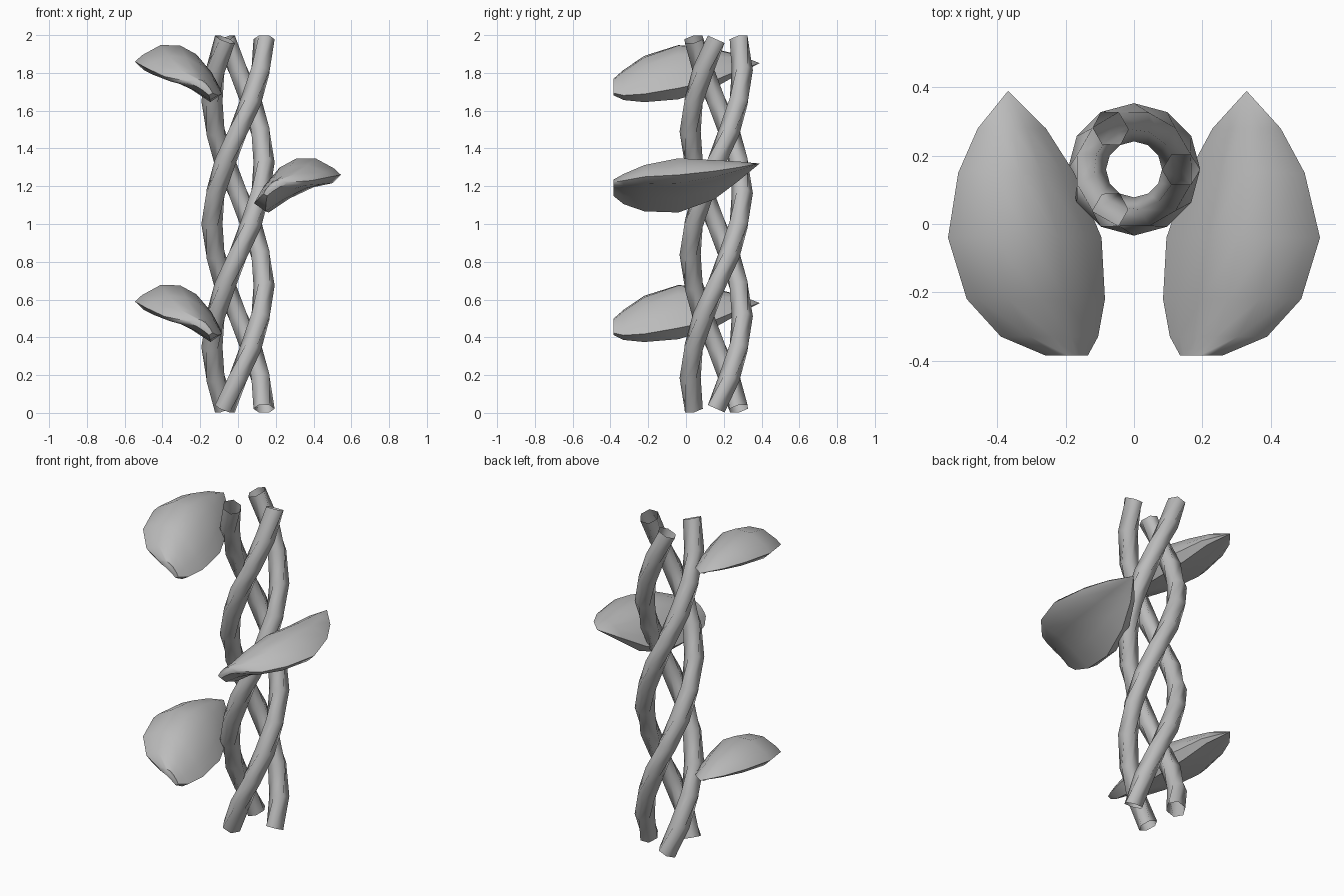
import bpy, bmesh, math
from mathutils import Vector

cube = bpy.data.objects.get("Cube")
if cube:
    bpy.data.objects.remove(cube)

# One plain grey for everything
GREY = (0.5, 0.5, 0.5, 1)
grey = bpy.data.materials.new("plain_grey")
grey.use_nodes = True
grey.diffuse_color = GREY
grey.node_tree.nodes["Principled BSDF"].inputs["Base Color"].default_value = GREY


def loft(name, rings, cap_start=False, tip=None, sharp=40):
    """Skin a list of closed rings, optionally capped and drawn to a tip."""
    bm = bmesh.new()
    rows = [[bm.verts.new(p) for p in ring] for ring in rings]
    count = len(rows[0])
    for low, high in zip(rows, rows[1:]):
        for i in range(count):
            j = (i + 1) % count
            bm.faces.new((low[i], low[j], high[j], high[i]))
    if cap_start:
        bm.faces.new(rows[0][::-1])
    if tip:
        point = bm.verts.new(tip)
        for i in range(count):
            bm.faces.new((rows[-1][i], rows[-1][(i + 1) % count], point))
    bmesh.ops.recalc_face_normals(bm, faces=bm.faces)
    mesh = bpy.data.meshes.new(name)
    bm.to_mesh(mesh)
    bm.free()
    mesh.materials.append(grey)
    obj = bpy.data.objects.new(name, mesh)
    bpy.context.collection.objects.link(obj)
    bpy.ops.object.select_all(action='DESELECT')
    obj.select_set(True)
    bpy.context.view_layer.objects.active = obj
    bpy.ops.object.shade_smooth_by_angle(angle=math.radians(sharp))
    return obj


# Twisted stems: three open six-sided tubes, each making one full turn
COIL, TUBE, STEPS, SIDES = 0.138, 0.056, 12, 6
AXIS_Y, BOTTOM, TOP = 0.16, 0.022, 1.978


def stem(name, start):
    rings = []
    for k in range(STEPS + 1):
        a = start + math.tau * k / STEPS
        out = Vector((math.cos(a), math.sin(a), 0))
        along = Vector((-out.y * COIL * math.tau, out.x * COIL * math.tau, TOP - BOTTOM))
        side = along.normalized().cross(out)
        centre = out * COIL + Vector((0, AXIS_Y, BOTTOM + (TOP - BOTTOM) * k / STEPS))
        rings.append([centre + TUBE * (out * math.cos(b) + side * math.sin(b))
                      for b in (math.tau * s / SIDES for s in range(SIDES))])
    return loft(name, rings, sharp=65)


for i, label in enumerate(("first", "second", "third")):
    stem(label + "_stem", math.tau * i / 3)

# Leaf stations: y, inner x, outer x, inner z, outer z, fullness
STATIONS = [
    (-0.385, 0.135, 0.26, 1.16, 1.22, 0.25),
    (-0.33, 0.105, 0.39, 1.13, 1.23, 0.5),
    (-0.22, 0.085, 0.49, 1.11, 1.25, 0.8),
    (-0.04, 0.095, 0.545, 1.12, 1.26, 1.0),
    (0.15, 0.16, 0.50, 1.17, 1.28, 0.7),
    (0.28, 0.23, 0.43, 1.25, 1.30, 0.35),
]
# Cross-section: fraction across, height off the rim line
SECTION = [(0, 0), (0.1, 0.07), (0.28, 0.14), (0.47, 0.16), (0.7, 0.13), (0.92, 0.045),
           (1, 0), (0.9, -0.03), (0.68, -0.02), (0.4, -0.04), (0.15, -0.08)]


def leaf(name, side, lift, droop=0, lean=0):
    def place(x, y, z):
        return (side * (x + lean * max(y, 0)), y, z + lift - droop * y * y)

    rings = [[place(xi + (xo - xi) * t, y, zi + (zo - zi) * t + h * full)
              for t, h in SECTION]
             for y, xi, xo, zi, zo, full in STATIONS]
    return loft(name, rings, cap_start=True, tip=place(0.33, 0.39, 1.32), sharp=50)


leaf("left_leaf", 1, 0)
leaf("right_upper_leaf", -1, 0.6, droop=0.45, lean=0.1)
leaf("right_lower_leaf", -1, -0.67, droop=0.45, lean=0.1)
